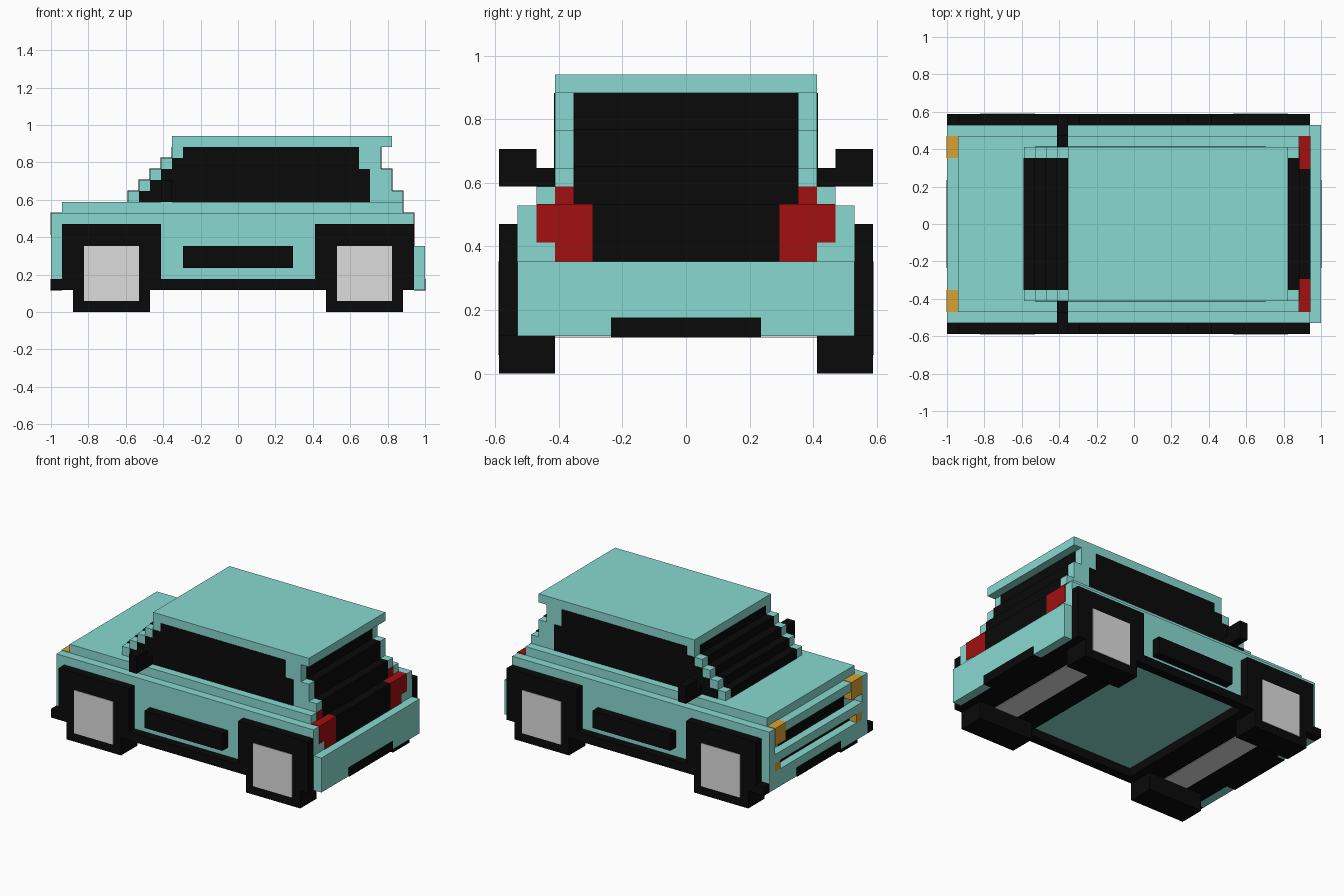
import bpy

if "Cube" in bpy.data.objects:
    bpy.data.objects.remove(bpy.data.objects["Cube"])

U = 1 / 17      # block size: the car is 34 blocks long
E = 0.06        # plate thickness in blocks


def material(name, rgb):
    m = bpy.data.materials.new(name)
    m.diffuse_color = (*rgb, 1)
    m.use_nodes = True
    m.node_tree.nodes["Principled BSDF"].inputs["Base Color"].default_value = m.diffuse_color
    return m


TEAL = material("teal paint", (0.25, 0.70, 0.64))
BLACK = material("black trim", (0.003, 0.003, 0.003))
RED = material("red lamp", (0.36, 0.005, 0.005))
ORANGE = material("orange lamp", (0.70, 0.36, 0.03))
GREY = material("light grey hub", (0.72, 0.72, 0.72))


def prism(name, profile, y0, y1, mat):
    """Extrude an x-z block profile along y (x counted from the nose)."""
    n = len(profile)
    verts = [((x - 17) * U, y * U, z * U) for y in (y0, y1) for x, z in profile]
    faces = [tuple(range(n)), tuple(range(2 * n - 1, n - 1, -1))]
    faces += [(i, i + n, (i + 1) % n + n, (i + 1) % n) for i in range(n)]
    me = bpy.data.meshes.new(name)
    me.from_pydata(verts, [], faces)
    me.materials.append(mat)
    ob = bpy.data.objects.new(name, me)
    bpy.context.collection.objects.link(ob)
    return ob


def box(name, x0, x1, y0, y1, z0, z1, mat):
    return prism(name, [(x0, z0), (x1, z0), (x1, z1), (x0, z1)], y0, y1, mat)


def pair(name, x0, x1, y0, y1, z0, z1, mat):
    """Box on both sides of the car."""
    box(name + "_near", x0, x1, -y1, -y0, z0, z1, mat)
    box(name + "_far", x0, x1, y0, y1, z0, z1, mat)


def stepped(rows, z0, top=0.0):
    """Outline of stacked rows (x0, x1), each one block high."""
    last = len(rows) - 1
    left, right = [], []
    for i, (a, b) in enumerate(rows):
        lo = z0 + i + (top if i else 0)
        hi = z0 + i + 1 + (top if i < last else 0)
        left += [(a, lo), (a, hi)]
        right += [(b, z0 + i), (b, z0 + i + 1)]
    return right + left[::-1]


# Body and shoulder
box("body", 1, 33, -9, 9, 3, 9, TEAL)
box("shoulder", 1, 32, -8, 8, 9, 10, TEAL)

# Cabin with stepped pillars, roof and glass
rows = [(7, 32), (8, 31), (9, 31), (10, 30), (11, 30)]
prism("cabin", stepped(rows + [(11, 31)], 10), -7, 7, TEAL)
glass = [(a - E, b + E) for a, b in rows]
prism("windscreen_and_rear_glass", stepped(glass, 10, E), -6, 6, BLACK)
box("rear_glass_sill", 31, 32 + E, -6, 6, 9, 11 + E, BLACK)
box("rear_glass_step", 30, 31 + E, -6, 6, 12, 13 + E, BLACK)
side = [(8, 29), (9, 29), (10, 29), (11, 28), (12, 28)]
for tag, y0, y1 in (("near", -7 - E, -6.9), ("far", 6.9, 7 + E)):
    prism("side_window_" + tag, stepped(side, 10), y0, y1, BLACK)

# Mirrors
pair("mirror_arm", 10, 11, 7, 8, 10, 11, BLACK)
pair("mirror", 10, 11, 8, 10, 10, 12, BLACK)

# Sills, door mouldings, wheels and arches
pair("sill", 0, 33, 9, 10, 2, 3, BLACK)
pair("door_moulding", 12, 22, 9, 10, 4, 6, BLACK)
for end, x in (("front", 1), ("rear", 24)):
    pair(end + "_arch", x, x + 9, 9, 10, 3, 8, BLACK)
    pair(end + "_wheel", x + 1, x + 8, 7, 10, 0, 3, BLACK)
    pair(end + "_hub", x + 2, x + 7, 9.9, 10 + E, 1, 6, GREY)
    box(end + "_underbody", x, x + 9, -9, 9, 2, 3, BLACK)
    box(end + "_axle", x + 3, x + 6, -7, 7, 2 - E, 2.5, GREY)

# Nose: frame bars around recessed openings
box("nose_top_bar", 0, 1, -9, 9, 8, 9, TEAL)
box("nose_middle_bar", 0, 1, -9, 9, 5, 6, TEAL)
box("nose_bumper", 0, 1, -9, 9, 2, 4, TEAL)
pair("nose_side", 0, 1, 8, 9, 4, 8, TEAL)
box("grille", 1 - E, 1, -6, 6, 6, 8, BLACK)
box("lower_intake", 1 - E, 1, -7, 7, 4, 5, BLACK)
pair("headlamp", -E, 1, 6, 8, 7, 9 + E, ORANGE)
pair("fog_lamp", 0, 1, 7, 8, 4, 5, ORANGE)
box("front_bumper_trim", -E, 1, -4, 4, 2 - E, 3, BLACK)

# Tail: bumper, black panel and stepped lamps
box("rear_bumper", 33, 34, -9, 9, 2, 6, TEAL)
box("rear_bumper_trim", 33, 34 + E, -4, 4, 2 - E, 3, BLACK)
box("tail_panel", 32, 33 + E, -5, 5, 6, 9 + E, BLACK)
pair("tail_lamp", 32, 33 + E, 5, 8, 7, 9 + E, RED)
pair("tail_lamp_lower", 32, 33 + E, 5, 7, 6, 7, RED)
pair("tail_lamp_upper", 31.9, 32 + E, 6, 7, 9, 10, RED)

# Make every face point outward
import bmesh
for ob in bpy.data.objects:
    bm = bmesh.new()
    bm.from_mesh(ob.data)
    bmesh.ops.recalc_face_normals(bm, faces=bm.faces)
    bm.to_mesh(ob.data)
    bm.free()
